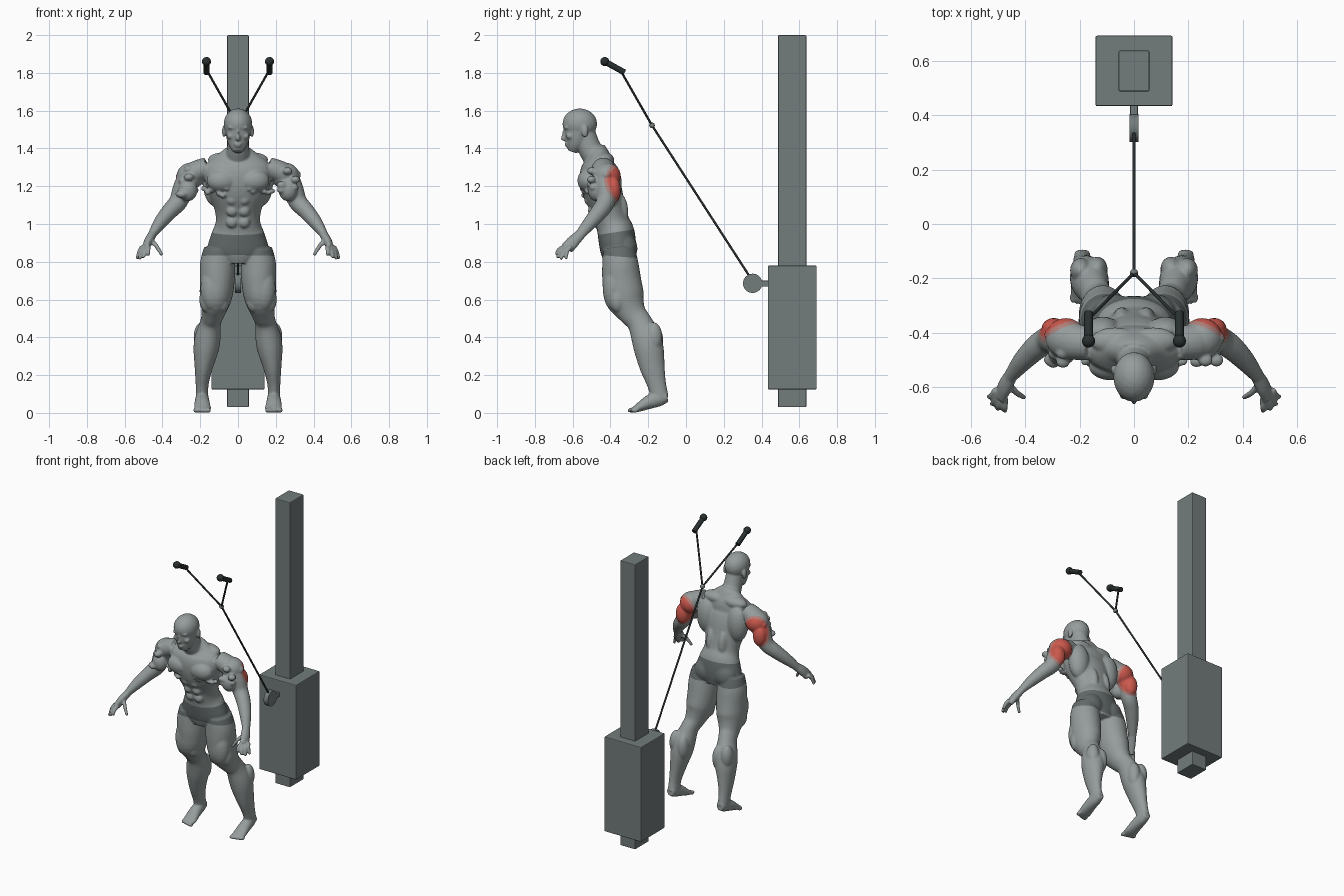
import bpy, bmesh, random
from mathutils import Vector, Matrix

if "Cube" in bpy.data.objects:
    bpy.data.objects.remove(bpy.data.objects["Cube"])
random.seed(4)


def material(name, r, g, b):
    m = bpy.data.materials.new(name)
    m.use_nodes = True
    m.diffuse_color = (r, g, b, 1)
    m.node_tree.nodes["Principled BSDF"].inputs["Base Color"].default_value = (r, g, b, 1)
    return m


skin = material("grey skin", .30, .335, .33)
cloth = material("dark grey shorts", .13, .15, .15)
red = material("muscle red", .60, .10, .075)
pale = material("faded muscle red", .43, .21, .19)
steel = material("machine grey", .17, .20, .20)
black = material("charcoal", .022, .028, .028)


def catmull(a, b, c, d, t):
    return b + (c - a) * (t / 2) + (a * 2 - b * 5 + c * 4 - d) * (t * t / 2) \
        + (b * 3 - a - c * 3 + d) * (t ** 3 / 2)


def tube(bm, rings, side=1, ref=(0, 1, 0), sides=20, steps=4):
    """Loft ellipses (x, y, z, half width, half depth) along a smooth path."""
    keys = [Vector(r) for r in rings]
    pad = [keys[0]] + keys + [keys[-1]]
    path = [catmull(*pad[i:i + 4], k / steps) for i in range(len(keys) - 1) for k in range(steps)]
    path.append(keys[-1])
    spots = [Vector(p[:3]) for p in path]
    loops = []
    circle = [Matrix.Rotation(6.28318 * k / sides, 2) @ Vector((1, 0)) for k in range(sides)]
    for i, p in enumerate(path):
        along = (spots[min(i + 1, len(path) - 1)] - spots[max(i - 1, 0)]).normalized()
        u = Vector(ref).cross(along).normalized()
        v = along.cross(u)
        ring = [spots[i] + u * (c.x * p[3]) + v * (c.y * p[4]) for c in circle]
        loops.append([bm.verts.new((q.x * side, q.y, q.z)) for q in ring])
    faces = [bm.faces.new(loops[0]), bm.faces.new(loops[-1])]
    for a, b in zip(loops, loops[1:]):
        for k in range(sides):
            n = (k + 1) % sides
            faces.append(bm.faces.new((a[k], a[n], b[n], b[k])))
    bmesh.ops.recalc_face_normals(bm, faces=faces)


def blob(bm, centre, radii, side=1):
    place = Matrix.Translation((centre[0] * side, *centre[1:])) @ Matrix.Diagonal((*radii, 1))
    bmesh.ops.create_icosphere(bm, subdivisions=3, radius=1, matrix=place)


def finish(name, bm, mats):
    me = bpy.data.meshes.new(name)
    bm.to_mesh(me)
    bm.free()
    ob = bpy.data.objects.new(name, me)
    bpy.context.collection.objects.link(ob)
    for m in mats:
        me.materials.append(m)
    return ob


body = bmesh.new()
# Torso, neck, jaw and skull
tube(body, [(0, -.35, .80, .09, .08), (0, -.358, .86, .16, .095), (0, -.37, .95, .14, .098),
            (0, -.39, 1.01, .118, .09), (0, -.41, 1.08, .125, .092), (0, -.445, 1.18, .16, .105),
            (0, -.465, 1.26, .18, .098), (0, -.46, 1.32, .165, .082), (0, -.465, 1.365, .11, .06),
            (0, -.48, 1.40, .06, .05)], sides=32)
tube(body, [(0, -.455, 1.32, .08, .065), (0, -.505, 1.39, .06, .062), (0, -.54, 1.48, .055, .06)])
tube(body, [(0, -.602, 1.382, .026, .024), (0, -.592, 1.41, .045, .042),
            (0, -.578, 1.45, .06, .066), (0, -.565, 1.51, .07, .083)])
blob(body, (0, -.562, 1.53), (.076, .092, .082))
blob(body, (0, -.645, 1.455), (.012, .018, .017))
blob(body, (0, -.644, 1.475), (.007, .014, .026))
blob(body, (0, -.63, 1.425), (.022, .013, .007))
blob(body, (0, -.628, 1.413), (.018, .013, .006))

for s in (1, -1):
    # Face details
    blob(body, (.03, -.632, 1.51), (.026, .014, .008), s)
    blob(body, (.04, -.615, 1.465), (.02, .02, .016), s)
    blob(body, (.074, -.535, 1.49), (.011, .019, .032), s)
    # Trunk muscles
    blob(body, (.085, -.52, 1.23), (.082, .055, .062), s)
    blob(body, (.115, -.40, 1.21), (.07, .06, .12), s)
    blob(body, (.07, -.43, 1.34), (.09, .05, .04), s)
    blob(body, (.075, -.325, .87), (.08, .068, .08), s)
    blob(body, (.045, -.375, 1.06), (.04, .07, .12), s)
    for row in range(3):
        blob(body, (.032, -.475 - row * .02, 1.01 + row * .06), (.031, .024, .031), s)
    # Arm, shoulder and upper arm muscles
    tube(body, [(.16, -.44, 1.30, .055, .06), (.24, -.43, 1.265, .06, .068),
                (.285, -.42, 1.20, .056, .06), (.315, -.425, 1.12, .05, .05),
                (.36, -.455, 1.07, .044, .046), (.41, -.505, 1.01, .036, .038),
                (.455, -.56, .945, .022, .027)], s)
    blob(body, (.25, -.42, 1.255), (.075, .075, .07), s)
    blob(body, (.265, -.475, 1.18), (.05, .045, .06), s)
    blob(body, (.295, -.385, 1.18), (.045, .04, .07), s)
    # Knotted muscle ends around the upper arm and under the chest
    for k in range(12):
        spot = (random.uniform(.215, .315), random.uniform(-.51, -.40), random.uniform(1.15, 1.29))
        blob(body, spot, (.026, .024, .02), s)
    for k in range(7):
        blob(body, (.06 + k * .02, -.545 + k * .007, random.uniform(1.15, 1.19)), (.016, .018, .014), s)
    # Hand with four fingers and a thumb
    tube(body, [(.45, -.553, .95, .022, .027), (.473, -.595, .91, .024, .034),
                (.49, -.63, .87, .017, .036)], s)
    fingers = [((.507, -.608, .88), (.535, -.635, .815)), ((.50, -.622, .875), (.522, -.662, .812)),
               ((.488, -.635, .872), (.502, -.68, .82)), ((.474, -.642, .878), (.475, -.688, .835)),
               ((.462, -.585, .915), (.402, -.638, .835))]
    for base, tip in fingers:
        mid = Vector(base).lerp(Vector(tip), .5) + Vector((0, -.008, .008))
        tube(body, [(*base, .013, .013), (*mid, .012, .012), (*tip, .009, .009)], s, sides=10)
    # Leg
    tube(body, [(.10, -.355, .87, .08, .085), (.108, -.348, .79, .093, .096),
                (.11, -.34, .70, .092, .103), (.118, -.325, .61, .085, .105),
                (.132, -.285, .53, .062, .075), (.145, -.247, .48, .055, .066),
                (.16, -.212, .40, .068, .078), (.17, -.195, .33, .066, .078),
                (.182, -.178, .24, .048, .066), (.19, -.155, .15, .034, .05),
                (.19, -.137, .08, .033, .046)], s, sides=28)
    for centre, radii in [((.135, -.385, .66), (.064, .055, .12)), ((.085, -.365, .59), (.04, .045, .06)),
                          ((.165, -.36, .60), (.04, .045, .07)), ((.14, -.305, .505), (.03, .03, .035)),
                          ((.135, -.165, .38), (.038, .045, .085)), ((.195, -.17, .40), (.04, .045, .08)),
                          ((.11, -.30, .69), (.075, .06, .12))]:
        blob(body, centre, radii, s)
    # Foot and toes
    tube(body, [(.19, -.098, .085, .026, .028), (.19, -.14, .078, .034, .042),
                (.19, -.20, .055, .04, .036), (.188, -.255, .026, .045, .022),
                (.188, -.28, .018, .042, .014)], s, ref=(0, 0, 1))
    for k in range(5):
        blob(body, (.155 + k * .0175, -.29 + k * .005, .014), (.011, .02, .014), s)

# Fuse the figure into one skin
rough = finish("figure", body, [])
remesh = rough.modifiers.new("fuse", "REMESH")
remesh.mode = "VOXEL"
remesh.voxel_size = .006
soften = rough.modifiers.new("soften", "SMOOTH")
soften.factor = .5
soften.iterations = 4
fused = bpy.data.meshes.new_from_object(rough.evaluated_get(bpy.context.evaluated_depsgraph_get()))
bpy.data.objects.remove(rough)

# Cut the hems of the shorts, then colour by region
bm = bmesh.new()
bm.from_mesh(fused)
waist, hem = Vector((0, -.45, .945)), Vector((0, -.45, .835))
waist_up, hem_up = Vector((0, -.15, 1)).normalized(), Vector((0, .08, 1)).normalized()
for point, up in ((waist, waist_up), (hem, hem_up)):
    bmesh.ops.bisect_plane(bm, geom=bm.verts[:] + bm.edges[:] + bm.faces[:], plane_co=point, plane_no=up)
for f in bm.faces:
    f.smooth = True
    c = f.calc_center_median()
    ax = abs(c.x)
    glow = ((ax - .28) / .1) ** 2 + ((c.y + .35) / .1) ** 2 + ((c.z - 1.21) / .11) ** 2
    if ax < .25 and (c - waist).dot(waist_up) < 0 < (c - hem).dot(hem_up):
        f.material_index = 1
    elif ax > .185 and glow < 1:
        f.material_index = 2 if glow < .72 else 3
finish("figure", bm, [skin, cloth, red, pale])


# Machine parts
def box(name, low, high):
    bm = bmesh.new()
    low, high = Vector(low), Vector(high)
    place = Matrix.Translation((low + high) / 2) @ Matrix.Diagonal((*(high - low), 1))
    bmesh.ops.create_cube(bm, size=1, matrix=place)
    bmesh.ops.bevel(bm, geom=bm.edges[:], offset=.005, segments=2, affect="EDGES", profile=.5)
    finish(name, bm, [steel])


def rod(name, a, b, radius, mat, sides=16):
    a, b = Vector(a), Vector(b)
    bm = bmesh.new()
    turn = (b - a).to_track_quat("Z", "Y").to_matrix().to_4x4()
    bmesh.ops.create_cone(bm, cap_ends=True, segments=sides, radius1=radius, radius2=radius,
                          depth=(b - a).length, matrix=Matrix.Translation((a + b) / 2) @ turn)
    for f in bm.faces:
        f.smooth = len(f.verts) == 4
    finish(name, bm, [mat])


def ball(name, centre, radius, mat):
    bm = bmesh.new()
    blob(bm, centre, (radius,) * 3)
    for f in bm.faces:
        f.smooth = True
    finish(name, bm, [mat])


box("column", (-.057, .487, .03), (.057, .637, 2))
box("weight_housing", (-.141, .433, .125), (.141, .692, .78))
box("pulley_bracket", (-.014, .36, .668), (.014, .44, .70))
rod("pulley", (-.016, .353, .686), (.016, .353, .686), .051, steel, 32)

# Cable, rope and grips
joint = (0, -.18, 1.522)
rod("cable", (0, .335, .725), joint, .006, black)
ball("cable_joint", joint, .015, steel)
for s, label in ((1, "left"), (-1, "right")):
    rod(label + "_rope", joint, (.163 * s, -.345, 1.81), .006, black)
    rod(label + "_grip", (.167 * s, -.325, 1.802), (.167 * s, -.43, 1.86), .016, black)
    ball(label + "_grip_end", (.167 * s, -.43, 1.86), .024, black)
